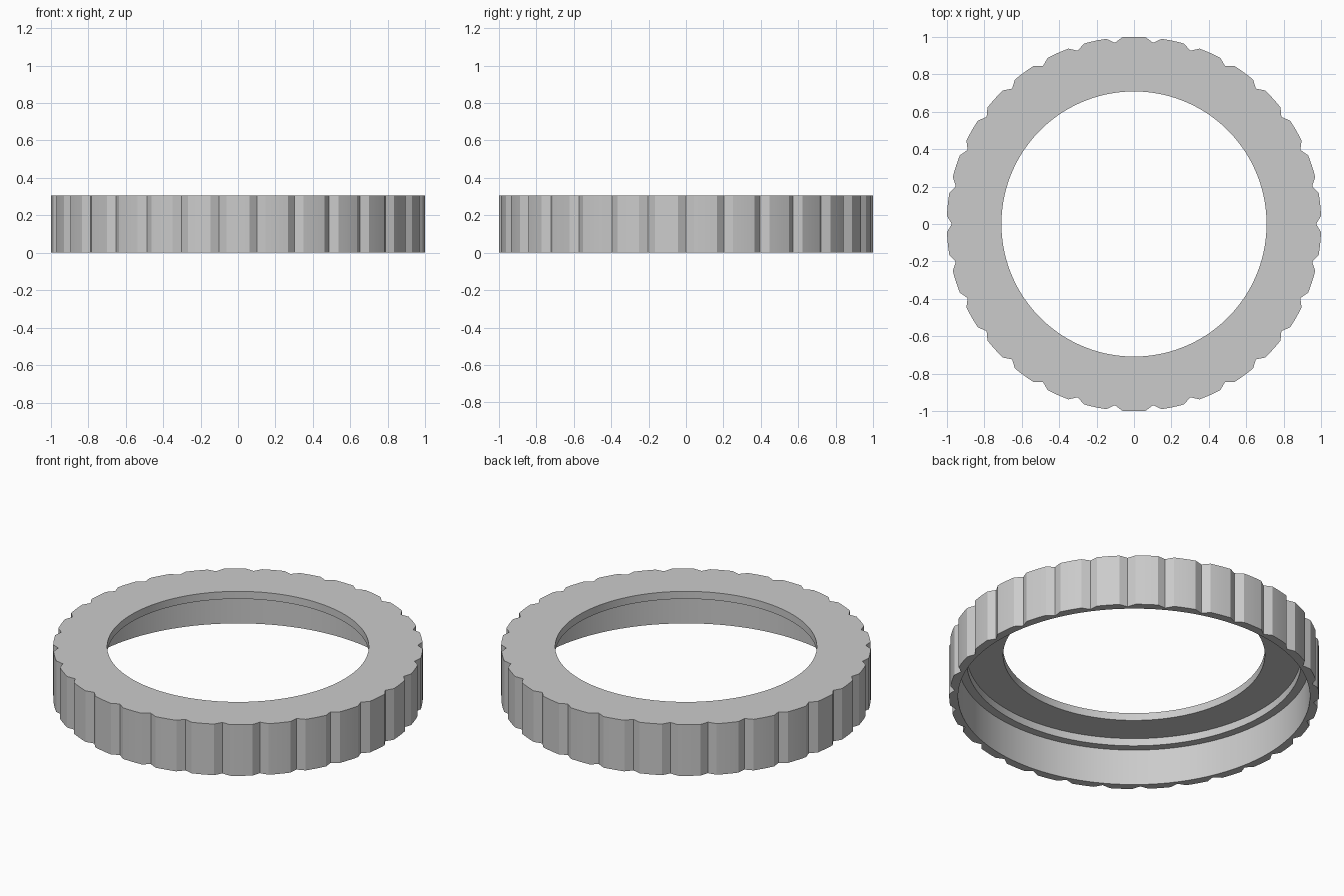
import bpy, bmesh
from math import cos, sin, radians

cube = bpy.data.objects.get("Cube")
if cube:
    bpy.data.objects.remove(cube, do_unlink=True)

TEETH = 30
PITCH = 360 / TEETH
HEIGHT = 0.305
TIP, ROOT = 1.0, 0.973
STEPS = (0, 2.5, 4.25, 6, 7.75, 9.5)   # degrees within one tooth, groove first

# Closed cross-section: (radius, height); None follows the toothed outline
PROFILE = [(None, 0), (None, HEIGHT), (0.708, HEIGHT), (0.708, 0.26),
           (0.905, 0.26), (0.905, 0.215), (0.952, 0.215), (0.952, 0)]


def ring(bm, radius, z):
    """One loop of vertices, round or toothed."""
    verts = []
    for tooth in range(TEETH):
        for step in STEPS:
            a = radians(tooth * PITCH + step)
            r = radius or (ROOT if step == 0 else TIP)
            verts.append(bm.verts.new((r * cos(a), r * sin(a), z)))
    return verts


# Grooved ring with stepped bore
bm = bmesh.new()
rings = [ring(bm, r, z) for r, z in PROFILE]
count = len(rings[0])
for lower, upper in zip(rings, rings[1:] + rings[:1]):
    for i in range(count):
        j = (i + 1) % count
        bm.faces.new((lower[i], lower[j], upper[j], upper[i]))
bmesh.ops.recalc_face_normals(bm, faces=bm.faces)
mesh = bpy.data.meshes.new("grooved_ring")
bm.to_mesh(mesh)
bm.free()

grey = bpy.data.materials.new("plain grey")
grey.use_nodes = True
colour = (0.6, 0.6, 0.6, 1)
grey.diffuse_color = colour
grey.node_tree.nodes["Principled BSDF"].inputs["Base Color"].default_value = colour
mesh.materials.append(grey)

obj = bpy.data.objects.new("grooved_ring", mesh)
bpy.context.collection.objects.link(obj)
bpy.ops.object.select_all(action='DESELECT')
obj.select_set(True)
bpy.context.view_layer.objects.active = obj
bpy.ops.object.shade_smooth_by_angle(angle=radians(20))
